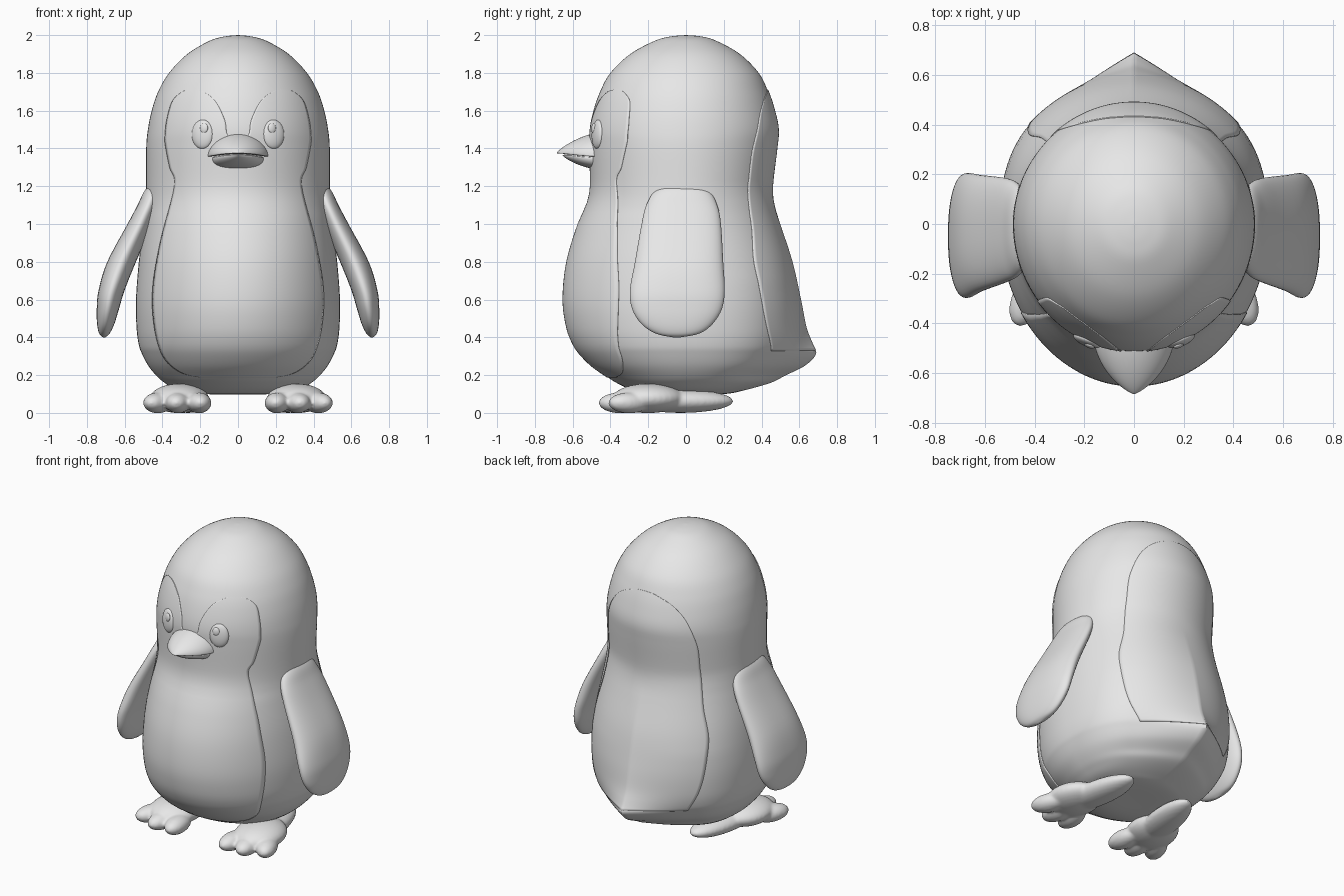
import bpy, bmesh, math
from mathutils import Matrix, Vector

if "Cube" in bpy.data.objects:
    bpy.data.objects.remove(bpy.data.objects["Cube"])

GREY = (0.8, 0.8, 0.8, 1)
grey = bpy.data.materials.new("plain grey")
grey.use_nodes = True
grey.diffuse_color = GREY
grey.node_tree.nodes["Principled BSDF"].inputs["Base Color"].default_value = GREY


def finish(name, bm, angle=60):
    """Turn a bmesh into a smooth shaded grey object."""
    bmesh.ops.recalc_face_normals(bm, faces=bm.faces)
    mesh = bpy.data.meshes.new(name)
    bm.to_mesh(mesh)
    bm.free()
    mesh.materials.append(grey)
    obj = bpy.data.objects.new(name, mesh)
    bpy.context.collection.objects.link(obj)
    bpy.ops.object.select_all(action="DESELECT")
    obj.select_set(True)
    bpy.context.view_layer.objects.active = obj
    bpy.ops.object.shade_smooth_by_angle(angle=math.radians(angle))
    return obj


def spline(rows, steps):
    """Catmull-Rom interpolation of every column of a table."""
    out = []
    ends = [rows[0]] + list(rows) + [rows[-1]]
    for a, b, c, d in zip(ends, ends[1:], ends[2:], ends[3:]):
        for i in range(steps):
            t = i / steps
            out.append([q + (r - p) * t / 2 + (2 * p - 5 * q + 4 * r - s) * t * t / 2
                        + (3 * q - p - 3 * r + s) * t ** 3 / 2
                        for p, q, r, s in zip(a, b, c, d)])
    return out + [list(rows[-1])]


def loft(rings, closed=True):
    """Skin a list of point rings; closed rings also get end caps."""
    bm = bmesh.new()
    rows = [[bm.verts.new(p) for p in ring] for ring in rings]
    count = len(rows[0])
    for lower, upper in zip(rows, rows[1:]):
        for i in range(count if closed else count - 1):
            j = (i + 1) % count
            bm.faces.new((lower[i], lower[j], upper[j], upper[i]))
    if closed:
        bm.faces.new(rows[0])
        bm.faces.new(rows[-1])
    bmesh.ops.remove_doubles(bm, verts=bm.verts, dist=0.0002)
    return bm


def mirror(name, build):
    """Make a left part on +x and a right part on -x."""
    for side, sign in (("left", 1), ("right", -1)):
        bm = build()
        bmesh.ops.scale(bm, vec=(sign, 1, 1), verts=bm.verts)
        yield finish(f"{side}_{name}", bm)


def ball(bm, centre, size, turn=0, tilt=0):
    matrix = (Matrix.Translation(centre) @ Matrix.Rotation(turn, 4, "Z")
              @ Matrix.Rotation(tilt, 4, "X") @ Matrix.Diagonal((*size, 1)))
    bmesh.ops.create_uvsphere(bm, u_segments=32, v_segments=20, radius=1, matrix=matrix)


def circle(count):
    return [math.tau * i / count for i in range(count)]


# Body profile: height, half width, front depth, back depth, tail length
PROFILE = spline([
    (.1, 0, 0, 0, 0), (.1, .2, .17, .2, 0), (.12, .32, .28, .31, .03),
    (.16, .39, .37, .45, .07), (.2, .435, .43, .53, .11), (.25, .475, .5, .63, .15),
    (.31, .507, .56, .688, .17), (.36, .525, .595, .67, .13), (.45, .537, .63, .635, .08),
    (.6, .54, .65, .605, .05), (.8, .525, .63, .56, .03), (1, .5, .57, .495, .01),
    (1.1, .49, .525, .465, 0), (1.2, .487, .505, .457, 0), (1.4, .486, .51, .48, 0),
    (1.5, .477, .51, .488, 0), (1.6, .457, .49, .468, 0), (1.7, .423, .455, .435, 0),
    (1.8, .365, .4, .385, 0), (1.9, .268, .295, .285, 0), (1.97, .15, .165, .16, 0),
    (1.993, .07, .08, .08, 0), (2, 0, 0, 0, 0)], 6)


def depth(x, row, back):
    """Depth of the body skin at sideways position x."""
    z, half, front, rear, tail = row
    u = min(1, abs(x) / half) if half > 0 else 1
    if not back:
        return -front * math.sqrt(1 - u * u)
    power = 2 + 0.4 * max(0, min(1, (1.2 - z) / 0.5))
    return (rear - tail) * (1 - u ** power) ** (1 / power) + tail * max(0, 1 - u / 0.7) ** 1.4


def row_at(z):
    for a, b in zip(PROFILE, PROFILE[1:]):
        if a[0] <= z <= b[0] and b[0] > a[0]:
            t = (z - a[0]) / (b[0] - a[0])
            return [p + (q - p) * t for p, q in zip(a, b)]
    return PROFILE[-1]


rings = []
for row in PROFILE:
    half = max(0, row[1])
    rings.append([(half * math.cos(a), depth(half * math.cos(a), row, math.sin(a) > 0), row[0])
                  for a in circle(112)])
finish("body", loft(rings))


# Thin panels that follow the body: height, inner edge, outer edge
def panel(name, table, back):
    strips = []
    for z, inner, outer in spline(table, 6):
        row = row_at(z)
        inner = max(0, inner)
        xs = [inner + (outer - inner) * i / 28 for i in range(29)]
        strips.append([(x, depth(x, row, back), z) for x in xs])
    obj = finish(name, loft(strips, closed=False))
    obj.modifiers.new("mirror", "MIRROR")
    skin = obj.modifiers.new("skin", "SOLIDIFY")
    skin.thickness = 0.008
    skin.offset = 0


panel("face_and_belly_panel", [
    (.19, 0, .2), (.22, 0, .31), (.3, 0, .395), (.45, 0, .44), (.65, 0, .45),
    (.9, 0, .41), (1.2, 0, .335), (1.3, 0, .36), (1.42, 0, .383), (1.47, .055, .384),
    (1.55, .07, .375), (1.65, .12, .345), (1.7, .185, .29), (1.71, .23, .25)], False)
panel("back_panel", [
    (.33, 0, .33), (.45, 0, .39), (.6, 0, .42), (.8, 0, .42), (1, 0, .37), (1.2, 0, .34),
    (1.4, 0, .33), (1.55, 0, .28), (1.65, 0, .19), (1.7, 0, .08), (1.71, 0, .01)], True)


# Flippers: height, inner x, outer x, front y, back y
FLIPPER = spline([
    (1.24, .4, .43, -.06, .02), (1.18, .4, .492, -.16, .12), (1.1, .42, .532, -.21, .165),
    (1, .455, .585, -.235, .185), (.8, .54, .692, -.27, .197), (.65, .6, .738, -.297, .205),
    (.55, .63, .748, -.285, .19), (.47, .655, .746, -.235, .14), (.42, .68, .735, -.16, .07),
    (.4, .703, .715, -.07, -.03)], 5)


def flipper():
    rings = []
    for z, inner, outer, front, rear in FLIPPER:
        ring = []
        for a in circle(48):
            c, s = math.cos(a), math.sin(a)
            ring.append(((inner + outer) / 2 + (outer - inner) / 2 * c,
                         (front + rear) / 2
                         + (rear - front) / 2 * math.copysign(abs(s) ** 0.85, s), z))
        rings.append(ring)
    return loft(rings)


list(mirror("flipper", flipper))


# Feet: sole, pad and three toes fused into one soft shape
def foot():
    bm = bmesh.new()
    ball(bm, (.265, -.03, .062), (.105, .285, .062), turn=.16)
    ball(bm, (.31, -.2, .077), (.155, .19, .078), turn=.16)
    for x, y, turn in ((.207, -.345, -.08), (.318, -.345, .14), (.425, -.3, .42)):
        ball(bm, (x, y, .053), (.066, .118, .055), turn=turn)
    return bm


for obj in mirror("foot", foot):
    fuse = obj.modifiers.new("fuse", "REMESH")
    fuse.mode = "VOXEL"
    fuse.voxel_size = 0.01
    fuse.use_smooth_shade = True
    soft = obj.modifiers.new("soften", "SMOOTH")
    soft.iterations = 5


# Beak halves: rings shrink towards the tip
def beak(name, width, length, rise, drop, level):
    rings = []
    for i in range(25):
        t = math.sin(math.pi / 2 * i / 24)
        half = width * max(0, 1 - t ** 2.2) ** 0.8
        tall = max(0, 1 - t ** 1.7) ** 0.8
        ring = []
        for a in circle(48):
            x = half * math.cos(a)
            s = math.sin(a)
            arch = -0.025 * (x / width) ** 2
            z = level + arch - 0.01 * t + s * tall * (rise if s > 0 else drop)
            ring.append((x, -.42 - length * t, z))
        rings.append(ring)
    finish(name, loft(rings), 50)


beak("upper_beak", .165, .265, .107, .014, 1.385)
beak("lower_beak", .145, .235, .012, .09, 1.375)


# Eyes with a small raised highlight
def eye():
    bm = bmesh.new()
    ball(bm, (.188, -.468, 1.475), (.06, .024, .077), turn=.38, tilt=-.05)
    return bm


def highlight():
    bm = bmesh.new()
    ball(bm, (.18, -.489, 1.507), (.022, .01, .026), turn=.38, tilt=-.1)
    return bm


list(mirror("eye", eye))
list(mirror("eye_highlight", highlight))
